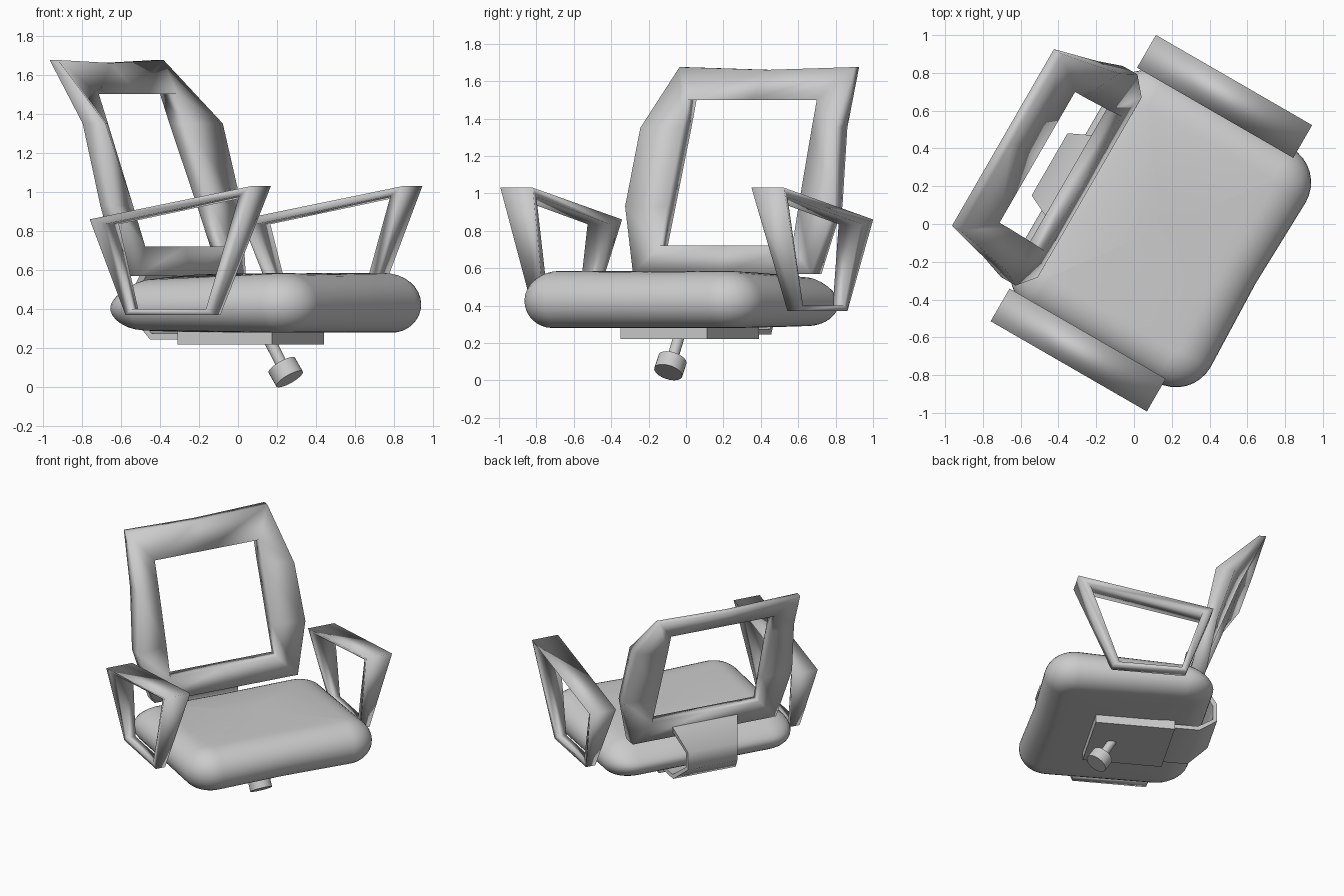
import bpy, bmesh
from math import sin, cos, pi, radians
from mathutils import Matrix, Vector

if "Cube" in bpy.data.objects:
    bpy.data.objects.remove(bpy.data.objects["Cube"])

# Chair is built facing +x, then turned 30 degrees into place
PLACE = Matrix.Translation((0.025, 0.043, 0)) @ Matrix.Rotation(radians(-30), 4, 'Z')


def finish(name, bm, angle=40):
    bmesh.ops.recalc_face_normals(bm, faces=bm.faces)
    me = bpy.data.meshes.new(name)
    bm.to_mesh(me)
    bm.free()
    ob = bpy.data.objects.new(name, me)
    bpy.context.collection.objects.link(ob)
    ob.matrix_world = PLACE
    bpy.ops.object.select_all(action='DESELECT')
    ob.select_set(True)
    bpy.context.view_layer.objects.active = ob
    bpy.ops.object.shade_smooth_by_angle(angle=radians(angle))
    return ob


def bridge(bm, loops, wrap=False):
    """Join successive closed loops of points with quads."""
    rings = [[bm.verts.new(p) for p in lp] for lp in loops]
    n = len(rings[0])
    pairs = list(zip(rings, rings[1:])) + ([(rings[-1], rings[0])] if wrap else [])
    for a, b in pairs:
        for i in range(n):
            j = (i + 1) % n
            bm.faces.new((a[i], a[j], b[j], b[i]))
    return rings


# Seat cushion: rounded-rectangle rings swept over a rounded edge
def seat_ring(t, shrink=1.0):
    inset = 0.19 * (1 - cos(t)) if t > 0 else 0.15 * (1 - cos(t))
    u0, u1, w, r = -0.46, 0.73, 0.715, 0.21
    pts = []
    for k, (cx, cy) in enumerate([(u1 - r, w - r), (u0 + r, w - r),
                                  (u0 + r, r - w), (u1 - r, r - w)]):
        for i in range(9):
            a = k * pi / 2 + i * pi / 16
            pts.append((cx + (r - inset) * cos(a), cy + (r - inset) * sin(a)))
        if k in (1, 3):
            pts.append((pts[-1][0], 0.0))
    out = []
    for x, y in pts:
        x, y = 0.13 + (x - 0.13) * shrink, y * shrink
        dent = max(0, 1 - abs(y) / 0.3) * 0.015
        if x > 0.5:
            x -= dent
        back = min(1, max(0, (0.05 - x) / 0.5))
        top = 0.585 - 0.09 * back ** 2 - 0.3 * dent
        low = 0.28 + 0.03 * back ** 2
        mid = 0.425 - 0.02 * back
        z = mid + (top - mid if t > 0 else mid - low) * sin(t)
        out.append((x, y, z))
    return out


bm = bmesh.new()
loops = [seat_ring(-pi / 2, s) for s in (0.3, 0.6, 0.85)]
loops += [seat_ring(i * pi / 16) for i in range(-8, 9)]
loops += [seat_ring(pi / 2, s) for s in (0.85, 0.6, 0.3, 0.05)]
rings = bridge(bm, loops)
bm.faces.new(rings[0])
bm.faces.new(rings[-1])
finish("seat_cushion", bm, 50)

# Backrest: open frame, rows are (half width, front, back, height) from bottom to top
outer = [(0.55, -0.30, -0.41, 0.57), (0.645, -0.38, -0.47, 0.93),
         (0.60, -0.465, -0.60, 1.35), (0.54, -0.78, -0.83, 1.675)]
inner = [(0.41, -0.34, -0.43, 0.72), (0.405, -0.415, -0.505, 0.93),
         (0.40, -0.566, -0.665, 1.35), (0.40, -0.62, -0.72, 1.50)]


def around(rows, col, sag=0.0):
    side = [(r[col], r[0], r[3]) for r in rows]
    top = [(side[-1][0], 0, side[-1][2] - sag)]
    bottom = [(side[0][0], 0, side[0][2])]
    return side + top + [(x, -y, z) for x, y, z in reversed(side)] + bottom


bm = bmesh.new()
bridge(bm, [around(outer, 1, 0.015), around(inner, 1), around(inner, 2),
            around(outer, 2, 0.015)], wrap=True)
finish("backrest_frame", bm, 180)

# Armrests: four-sided loops, wide at the top and narrow at the base
arm_out = [(-0.40, 0.86), (0.555, 1.03), (0.30, 0.37), (-0.22, 0.37)]
arm_in = [(-0.325, 0.835), (0.465, 0.98), (0.255, 0.40), (-0.185, 0.40)]


def arm_loop(pts, side, edge, top_half):
    out = []
    for i, (u, z) in enumerate(pts):
        mid, half = (0.775, top_half) if i < 2 else (0.785, 0.035)
        out.append((u, side * (mid + edge * half), z))
    return out


for label, side in (("left", 1), ("right", -1)):
    bm = bmesh.new()
    bridge(bm, [arm_loop(arm_out, side, 1, 0.10), arm_loop(arm_in, side, 1, 0.07),
                arm_loop(arm_in, side, -1, 0.07), arm_loop(arm_out, side, -1, 0.10)],
           wrap=True)
    finish(label + "_armrest", bm, 180)

# Mounting plate under the seat
bm = bmesh.new()
bmesh.ops.create_cube(bm, size=1, matrix=Matrix.Translation((0.046, 0, 0.255))
                      @ Matrix.Diagonal((0.558, 0.534, 0.07, 1)))
finish("mounting_plate", bm)

# Bent bracket joining the plate to the backrest: (u, z, half width)
path = [(-0.20, 0.275, 0.24), (-0.40, 0.275, 0.24), (-0.515, 0.37, 0.19),
        (-0.515, 0.48, 0.19), (-0.40, 0.62, 0.25)]
offset = [(0, -0.03), (-0.01, -0.03), (-0.03, -0.01), (-0.03, 0.015), (-0.02, 0.03)]
bm = bmesh.new()
loops = []
for (u, z, w), (du, dz) in zip(path, offset):
    loops.append([(u, -w, z), (u, w, z), (u + du, w, z + dz), (u + du, -w, z + dz)])
rings = bridge(bm, loops)
bm.faces.new(rings[0])
bm.faces.new(rings[-1])
finish("back_bracket", bm, 60)


# Adjustment lever and knob
def rod(name, a, b, radius):
    a, b = Vector(a), Vector(b)
    rot = (b - a).to_track_quat('Z', 'Y').to_matrix().to_4x4()
    bm = bmesh.new()
    bmesh.ops.create_cone(bm, cap_ends=True, segments=32, radius1=radius, radius2=radius,
                          depth=(b - a).length,
                          matrix=Matrix.Translation((a + b) / 2) @ rot)
    finish(name, bm)


rod("lever_stem", (0.14, 0, 0.27), (0.24, 0, 0.10), 0.03)
rod("lever_knob", (0.23, 0, 0.113), (0.276, 0, 0.043), 0.078)
